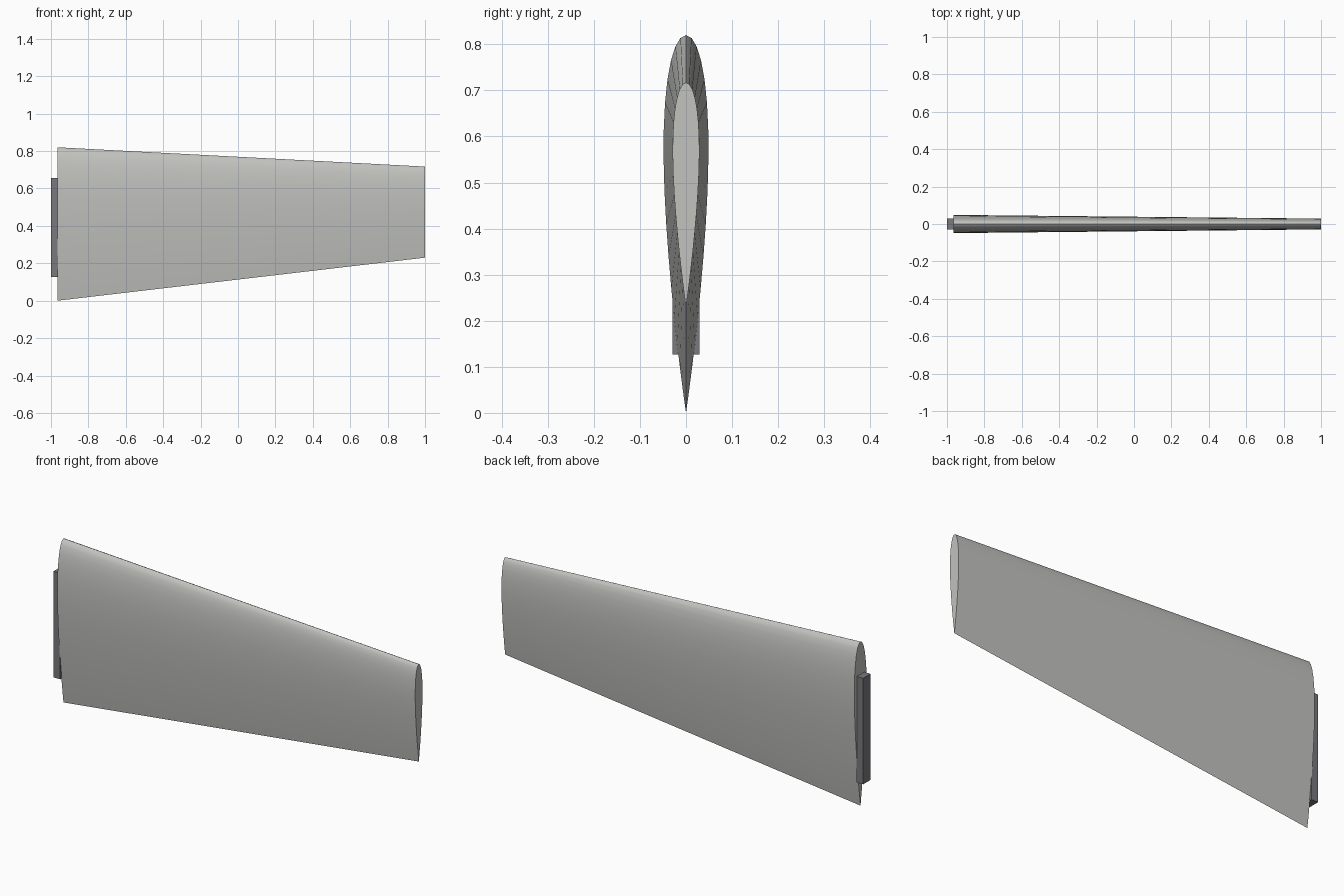
import bpy, bmesh, math

cube = bpy.data.objects.get("Cube")
if cube:
    bpy.data.objects.remove(cube, do_unlink=True)


def material(name, colour):
    mat = bpy.data.materials.new(name)
    mat.use_nodes = True
    mat.diffuse_color = (*colour, 1)
    mat.node_tree.nodes["Principled BSDF"].inputs["Base Color"].default_value = (*colour, 1)
    return mat


def add_object(name, bm, mat):
    bmesh.ops.recalc_face_normals(bm, faces=bm.faces)
    mesh = bpy.data.meshes.new(name)
    bm.to_mesh(mesh)
    bm.free()
    mesh.materials.append(mat)
    obj = bpy.data.objects.new(name, mesh)
    bpy.context.collection.objects.link(obj)
    return obj


def half_thickness(t):
    """Symmetric airfoil with a closed trailing edge, t from nose (0) to tail (1)."""
    return 0.595 * (0.2969 * math.sqrt(t) - 0.126 * t - 0.3516 * t**2
                    + 0.2843 * t**3 - 0.1036 * t**4)


def airfoil_ring(bm, x, nose, tail, steps=18):
    """Closed section: down the front side, back up the rear side."""
    chord = nose - tail
    ts = [(1 - math.cos(math.pi * i / steps)) / 2 for i in range(steps + 1)]
    points = [(-half_thickness(t), t) for t in ts]
    points += [(half_thickness(t), t) for t in reversed(ts[1:-1])]
    return [bm.verts.new((x, y * chord, nose - t * chord)) for y, t in points]


light_grey = material("light warm grey", (0.54, 0.54, 0.52))
dark_grey = material("dark grey", (0.19, 0.19, 0.21))

# Tapered blade, lofted from the root section to the tip section
bm = bmesh.new()
root = airfoil_ring(bm, -0.965, 0.82, 0.0)
tip = airfoil_ring(bm, 1.0, 0.717, 0.23)
for i in range(len(root)):
    j = (i + 1) % len(root)
    bm.faces.new((root[i], root[j], tip[j], tip[i]))
bm.faces.new(root)
bm.faces.new(tip)
blade = add_object("blade", bm, light_grey)
bpy.context.view_layer.objects.active = blade
blade.select_set(True)
bpy.ops.object.shade_smooth_by_angle(angle=math.radians(35))

# Mounting block on the root end
bm = bmesh.new()
bmesh.ops.create_cube(bm, size=1)
bmesh.ops.scale(bm, vec=(0.037, 0.058, 0.53), verts=bm.verts)
bmesh.ops.translate(bm, vec=(-0.9815, 0, 0.392), verts=bm.verts)
add_object("mounting_block", bm, dark_grey)
